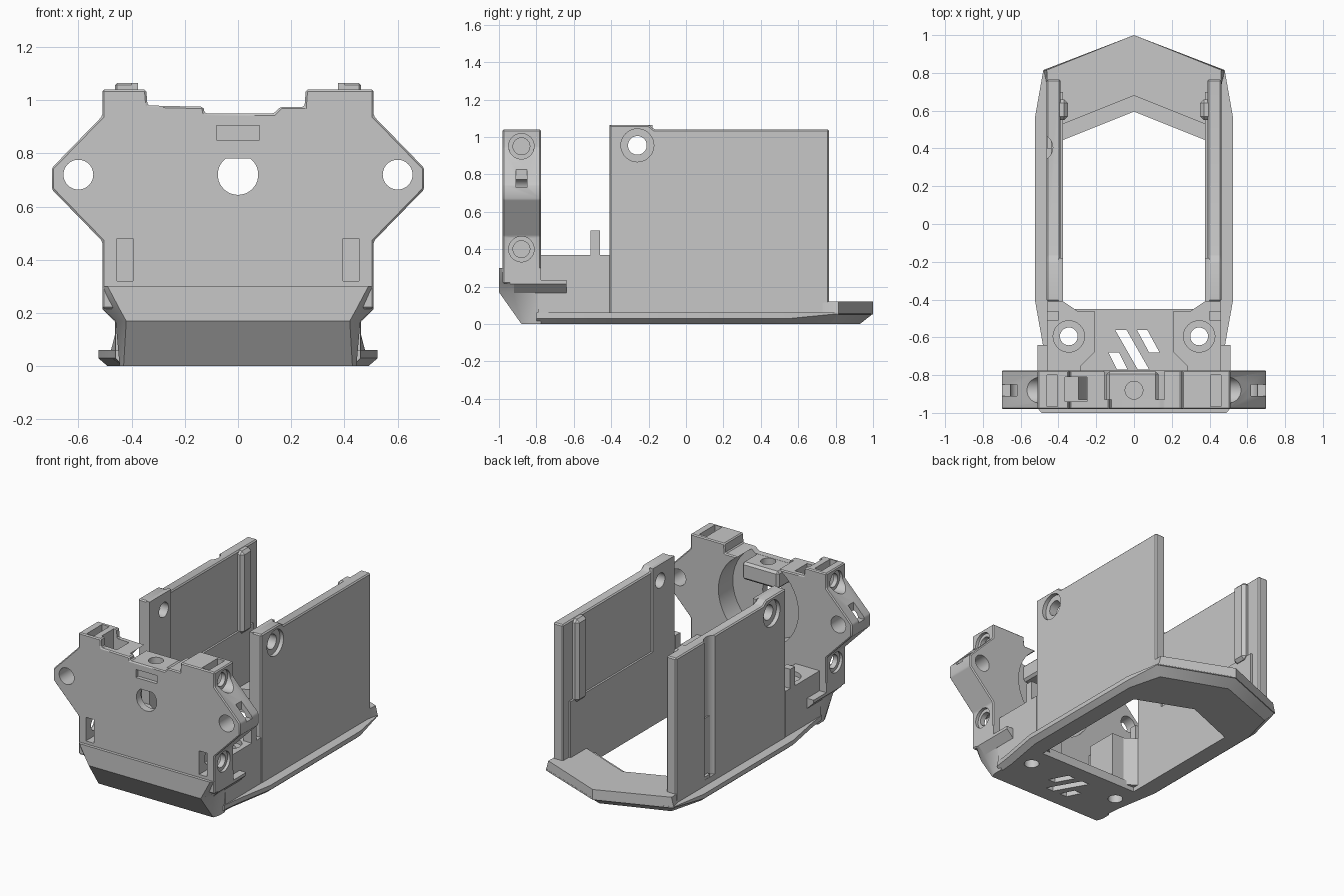
import bpy, bmesh, math

if "Cube" in bpy.data.objects:
    bpy.data.objects.remove(bpy.data.objects["Cube"], do_unlink=True)

grey = bpy.data.materials.new("plain grey")
grey.use_nodes = True
COLOUR = (0.57, 0.57, 0.57, 1)
grey.diffuse_color = COLOUR
grey.node_tree.nodes["Principled BSDF"].inputs["Base Color"].default_value = COLOUR


def finish(name, bm):
    bmesh.ops.recalc_face_normals(bm, faces=bm.faces)
    mesh = bpy.data.meshes.new(name)
    bm.to_mesh(mesh)
    bm.free()
    mesh.materials.append(grey)
    ob = bpy.data.objects.new(name, mesh)
    bpy.context.scene.collection.objects.link(ob)
    return ob


def loft(name, rings):
    """Skin a stack of equal-length rings and cap both ends."""
    bm = bmesh.new()
    rows = [[bm.verts.new(p) for p in ring] for ring in rings]
    n = len(rows[0])
    for low, high in zip(rows, rows[1:]):
        for i in range(n):
            j = (i + 1) % n
            bm.faces.new((low[i], low[j], high[j], high[i]))
    bm.faces.new(rows[0])
    bm.faces.new(rows[-1])
    return finish(name, bm)


def prism(name, pts, axis, a, b):
    """Extrude a 2D outline along an axis from a to b."""
    place = {"x": lambda p, t: (t, p[0], p[1]),
             "y": lambda p, t: (p[0], t, p[1]),
             "z": lambda p, t: (p[0], p[1], t)}[axis]
    return loft(name, [[place(p, t) for p in pts] for t in (a, b)])


def box(name, x, y, z):
    return prism(name, [(x[0], y[0]), (x[1], y[0]), (x[1], y[1]), (x[0], y[1])], "z", *z)


def circle(u, v, r, n=40):
    return [(u + r * math.cos(math.tau * i / n), v + r * math.sin(math.tau * i / n))
            for i in range(n)]


def rod(u, v, r, axis, a, b):
    return prism("cutter", circle(u, v, r), axis, a, b)


def slot(x, y, z):
    return box("cutter", x, y, z)


def mirrored(half):
    """Complete a closed outline from its +x half."""
    return half + [(-p[0], *p[1:]) for p in reversed(half) if p[0] > 0]


def bake(ob):
    dg = bpy.context.evaluated_depsgraph_get()
    mesh = bpy.data.meshes.new_from_object(ob.evaluated_get(dg))
    ob.modifiers.clear()
    ob.data = mesh


def bevel(ob, width):
    mod = ob.modifiers.new("bevel", "BEVEL")
    mod.width, mod.segments, mod.limit_method = width, 1, "ANGLE"
    bake(ob)


def cut(ob, cutters):
    for c in cutters:
        mod = ob.modifiers.new("cut", "BOOLEAN")
        mod.operation, mod.solver, mod.object = "DIFFERENCE", "EXACT", c
        c.hide_render = True
        bake(ob)
        bpy.data.objects.remove(c, do_unlink=True)


def opening(back):
    """Large floor opening ending in a V at the given depth."""
    return prism("cutter", mirrored([(0.375, -0.45), (0.375, back - 0.15), (0, back)]),
                 "z", -0.1, 0.3)


# Base tray with chamfered underside
bottom = mirrored([(0, 0.93, 0), (0.43, 0.77, 0), (0.49, 0.54, 0),
                   (0.49, -0.39, 0), (0.44, -0.68, 0), (0.43, -0.8, 0)])
middle = mirrored([(0, 1, 0.055), (0.48, 0.815, 0.055), (0.525, 0.56, 0.03),
                   (0.525, -0.4, 0.03), (0.475, -0.68, 0.03), (0.46, -0.8, 0.03)])
tray = loft("base_tray", [bottom, middle, [(x, y, 0.06) for x, y, z in middle]])
slots = [((-0.1, -0.56), (0.02, -0.77), 0.06), ((0.015, -0.56), (0.08, -0.68), 0.055),
         ((-0.135, -0.68), (-0.09, -0.77), 0.055)]
cut(tray, [opening(0.595)]
    + [prism("cutter", [a, (a[0] + w, a[1]), (b[0] + w, b[1]), b], "z", -0.1, 0.2)
       for a, b, w in slots]
    + [rod(s * 0.345, -0.595, 0.047, "z", -0.1, 0.2) for s in (-1, 1)])

# Raised rear apron, set back from the opening to leave a ledge
apron = loft("rear_apron", [mirrored([(0, 1, z), (w, 0.815, z), (0.46, 0.72, z), (0.46, 0.4, z)])
                            for z, w in ((0.05, 0.48), (0.12, 0.462))])
cut(apron, [opening(0.68)])

# Angled nose under the front plate
nose_rows = [(0, 0.43, -0.88, 0.445, -0.84), (0.17, 0.42, -1, 0.46, -0.925),
             (0.215, 0.445, -1, 0.51, -0.94), (0.3, 0.49, -1, 0.51, -0.975)]
loft("nose", [mirrored([(w1, y1, z), (w2, y2, z), (w2, -0.775, z)])
              for z, w1, y1, w2, y2 in nose_rows])

for s, side in ((1, "left"), (-1, "right")):
    def sx(a, b):
        return (s * a, s * b)

    # Tall side wall with raised front corner
    wall = prism(side + "_wall", [(-0.41, 0.04), (0.765, 0.04), (0.765, 1.04), (-0.17, 1.04),
                                  (-0.2, 1.065), (-0.41, 1.065)], "x", *sx(0.388, 0.462))
    bevel(wall, 0.008)
    cutters = [rod(-0.26, 0.955, 0.05, "x", *sx(0.3, 0.6)),
               rod(-0.26, 0.955, 0.088, "x", *sx(0.435, 0.6))]
    if s < 0:
        cutters.append(rod(-0.5, 0.405, 0.07, "z", 0.1, 1.2))
    cut(wall, cutters)
    box(side + "_wall_lower_liner", sx(0.375, 0.44), (-0.41, 0.7), (0.03, 0.5))
    pad = box(side + "_wall_corner_pad", sx(0.375, 0.4), (-0.41, -0.18), (0.45, 1.065))
    cut(pad, [rod(-0.26, 0.955, 0.05, "x", *sx(0.3, 0.6))])
    rib = box(side + "_wall_rib", sx(0.35, 0.42), (0.55, 0.66), (0.48, 1.038))
    bevel(rib, 0.02)

    # Screw block beside the floor pocket
    block = prism(side + "_screw_block", [(s * x, y) for x, y in (
        (0.46, -0.41), (0.375, -0.41), (0.3, -0.46), (0.21, -0.46), (0.21, -0.68),
        (0.28, -0.75), (0.28, -0.79), (0.46, -0.79))], "z", 0.03, 0.37)
    cut(block, [rod(s * 0.345, -0.595, 0.047, "z", -0.1, 0.5),
                rod(s * 0.345, -0.595, 0.083, "z", 0.34, 0.5)])
    box(side + "_post", sx(0.4, 0.46), (-0.51, -0.46), (0.3, 0.5))

    # Flared cheek with sloping underside
    prism(side + "_cheek", [(s * x, z) for x, z in (
        (0.44, 0.165), (0.46, 0.165), (0.51, 0.215), (0.51, 0.235), (0.44, 0.235))],
        "y", -0.92, -0.64)

# Front plate silhouette with pointed ears
plate = prism("front_plate", [
    (-0.51, 0.215), (0.51, 0.215), (0.51, 0.47), (0.7, 0.665), (0.7, 0.745), (0.51, 0.94),
    (0.51, 1.04), (0.255, 1.04), (0.25, 0.975), (0.16, 0.975), (0.135, 0.95), (-0.125, 0.95),
    (-0.13, 0.975), (-0.34, 0.98), (-0.345, 1.04), (-0.51, 1.04), (-0.51, 0.94),
    (-0.7, 0.745), (-0.7, 0.665), (-0.51, 0.47)], "y", -0.98, -0.775)
bevel(plate, 0.007)

# Shaft hole with a flat top, rear motor recess, top pocket and nut slots
shaft = [p for p in circle(0, 0.72, 0.076) if p[1] < 0.785]
cutters = [prism("cutter", shaft, "y", -1.2, -0.6),
           rod(0, 0.72, 0.3, "y", -0.93, -0.6),
           slot((-0.365, -0.25), (-0.94, -0.81), (0.78, 1.2)),
           slot((-0.08, 0.08), (-1.1, -0.955), (0.85, 0.905))]
for s in (-1, 1):
    cutters += [rod(s * 0.6, 0.72, 0.056, "y", -1.2, -0.6),
                slot((s * 0.62, s * 0.8), (-0.91, -0.85), (0.73, 0.84)),
                slot((s * 0.395, s * 0.455), (-1.1, -0.8), (0.32, 0.48)),
                slot((s * 0.405, s * 0.46), (-0.965, -0.8), (0.87, 1.2))]
    for z in (0.4, 0.95):
        cutters += [rod(-0.88, z, 0.068, "x", s * 0.49, s * 0.8),
                    rod(-0.88, z, 0.045, "x", s * 0.37, s * 0.6)]
cut(plate, cutters)

# Bridge over the motor recess, drilled from above
bridge = box("top_bridge", (-0.145, 0.13), (-0.95, -0.78), (0.83, 0.949))
bevel(bridge, 0.015)
for part in (plate, bridge):
    cut(part, [rod(0, -0.88, 0.047, "z", 0.86, 1.1)])

# Smooth the round holes, keep machined edges sharp
bpy.ops.object.select_all(action="DESELECT")
for ob in bpy.context.scene.objects:
    if ob.type == "MESH" and ob.data.materials and ob.data.materials[0] == grey:
        ob.select_set(True)
        bpy.context.view_layer.objects.active = ob
bpy.ops.object.shade_smooth_by_angle(angle=math.radians(30))
